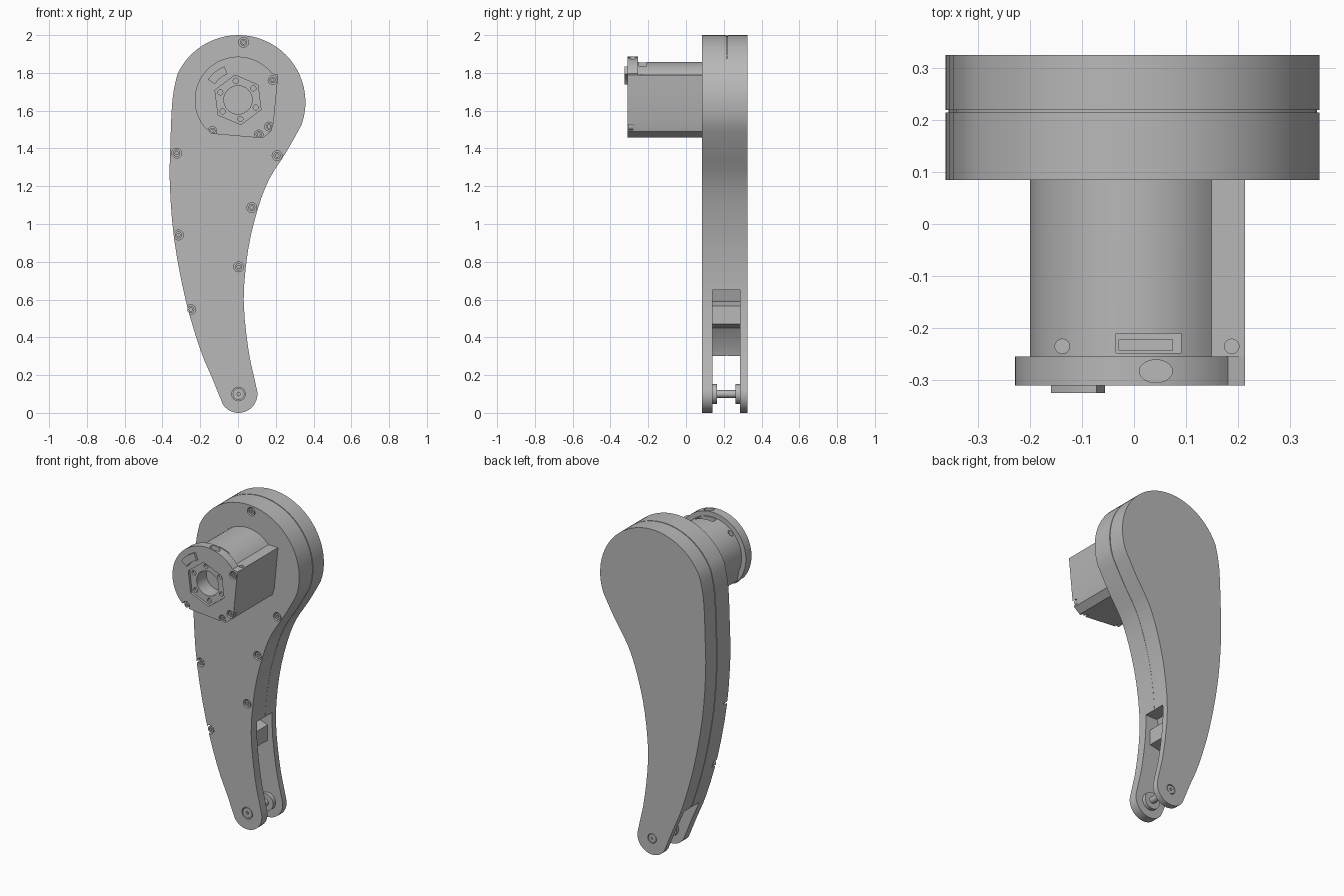
import bpy, bmesh, math
from mathutils import Vector

if "Cube" in bpy.data.objects:
    bpy.data.objects.remove(bpy.data.objects["Cube"], do_unlink=True)

GREY = bpy.data.materials.new("plain grey")
GREY.use_nodes = True
COLOUR = (0.48, 0.48, 0.48, 1)
GREY.diffuse_color = COLOUR
GREY.node_tree.nodes["Principled BSDF"].inputs["Base Color"].default_value = COLOUR


def arc(cx, cz, r, start, end, n):
    """Points along an arc, angles in degrees."""
    steps = [math.radians(start + (end - start) * i / n) for i in range(n + 1)]
    return [(cx + r * math.cos(a), cz + r * math.sin(a)) for a in steps]


def circle(cx, cz, r, n=24, turn=0):
    return arc(cx, cz, r, turn, turn + 360, n)[:-1]


def smooth_run(pts, n=3):
    """Catmull-Rom curve through the inner points of a run."""
    out = []
    for a, b, c, d in zip(pts, pts[1:], pts[2:], pts[3:]):
        a, b, c, d = map(Vector, (a, b, c, d))
        for i in range(n):
            t = i / n
            p = 0.5 * (2 * b + (c - a) * t + (2 * a - 5 * b + 4 * c - d) * t * t
                       + (3 * b - a - 3 * c + d) * t ** 3)
            out.append((p.x, p.y))
    return out


def prism(name, pts, lo, hi, axis="Y"):
    """Closed outline extruded along y (outline in x, z) or z (outline in x, y)."""
    bm = bmesh.new()
    place = (lambda u, v, w: (u, w, v)) if axis == "Y" else (lambda u, v, w: (u, v, w))
    ends = [[bm.verts.new(place(u, v, w)) for u, v in pts] for w in (lo, hi)]
    for ring in ends:
        bm.faces.new(ring)
    for i in range(len(pts)):
        j = (i + 1) % len(pts)
        bm.faces.new((ends[0][i], ends[0][j], ends[1][j], ends[1][i]))
    bmesh.ops.recalc_face_normals(bm, faces=bm.faces)
    mesh = bpy.data.meshes.new(name)
    bm.to_mesh(mesh)
    bm.free()
    mesh.materials.append(GREY)
    obj = bpy.data.objects.new(name, mesh)
    bpy.context.collection.objects.link(obj)
    return obj


def cut(obj, *shape):
    """Subtract a prism from an object and discard the cutter."""
    cutter = prism("cutter", *shape)
    cutter.hide_render = True
    mod = obj.modifiers.new("cut", "BOOLEAN")
    mod.operation, mod.solver, mod.object = "DIFFERENCE", "EXACT", cutter
    bpy.context.view_layer.objects.active = obj
    bpy.ops.object.modifier_apply(modifier=mod.name)
    bpy.data.objects.remove(cutter, do_unlink=True)


def sunk_screw(host, name, x, z, face, r):
    """Counterbored socket screw on a front face."""
    cut(host, circle(x, z, r), face - 0.05, face + 0.03)
    head = prism(name, circle(x, z, r * 0.72), face + 0.006, face + 0.035)
    cut(head, circle(x, z, r * 0.36, 6), face - 0.05, face + 0.022)


# Teardrop outline of the leg
top = arc(0.002, 1.645, 0.355, 155, -20, 32)
tip = arc(0.003, 0.1, 0.1, 8, -145, 16)
right_side = [(0.255, 1.38), (0.165, 1.237), (0.105, 1.08), (0.054, 0.866),
              (0.03, 0.6), (0.055, 0.336), (0.088, 0.177)]
left_side = [(-0.135, 0.18), (-0.2, 0.336), (-0.278, 0.6), (-0.338, 0.92),
             (-0.361, 1.21), (-0.358, 1.42), (-0.347, 1.66)]
outline = (top[:-1] + smooth_run([top[-2], top[-1]] + right_side + tip[:2])
           + tip[:-1] + smooth_run([tip[-2], tip[-1]] + left_side + top[:2]))
seam = [(x * 0.985, 1 + (z - 1) * 0.995) for x, z in outline]

# Two shell halves with a recessed seam between them
front_shell = prism("front_shell", outline, 0.085, 0.214)
back_shell = prism("back_shell", outline, 0.219, 0.325)
seam_core = prism("seam_core", seam, 0.205, 0.228)

# Fork pocket at the lower end, open on both edges
pocket = [(0.2, 0.65), (-0.05, 0.65), (-0.07, 0.59), (0.0, 0.565), (0.0, 0.47),
          (-0.1, 0.45), (-0.16, 0.37), (-0.185, 0.30), (-0.4, 0.30),
          (-0.4, -0.1), (0.2, -0.1)]
for part in (front_shell, back_shell, seam_core):
    cut(part, pocket, 0.14, 0.287)

# Cover screws
for x, z in [(0.03, 1.962), (0.207, 1.362), (-0.325, 1.375), (0.073, 1.087),
             (-0.315, 0.942), (0.003, 0.773), (-0.25, 0.547)]:
    sunk_screw(front_shell, "cover_screw", x, z, 0.085, 0.026)

# Pivot pin with bosses and flush end caps
prism("pivot_pin", circle(0.003, 0.1, 0.02), 0.12, 0.3)
prism("front_boss", circle(0.003, 0.1, 0.052, 32), 0.135, 0.163)
prism("back_boss", circle(0.003, 0.1, 0.052, 32), 0.263, 0.29)
cut(front_shell, circle(0.003, 0.1, 0.036), 0.05, 0.1)
pin_cap = prism("front_pin_cap", circle(0.003, 0.1, 0.031), 0.087, 0.11)
cut(pin_cap, circle(0.003, 0.1, 0.009, 6), 0.05, 0.1)
cut(back_shell, circle(0.003, 0.1, 0.03), 0.315, 0.4)
back_cap = prism("back_pin_cap", circle(0.003, 0.1, 0.026), 0.305, 0.323)
cut(back_cap, circle(0.003, 0.1, 0.008, 6), 0.317, 0.4)

# Motor housing: round on the upper left, flat on the lower right
CX, CZ = 0.0, 1.657
flats = [(0.213, 1.79), (0.208, 1.74), (0.188, 1.535), (0.175, 1.49), (0.135, 1.458),
         (0.1, 1.457), (-0.13, 1.477)]
housing = prism("motor_housing", flats + [(-0.17, 1.51)]
                + arc(CX, CZ, 0.2, 205, 42, 28), -0.256, 0.09)
cap = prism("motor_cap", flats + arc(CX, CZ, 0.229, 220, 38, 40), -0.31, -0.255)

# Bearing recess, bore and ring of small holes
cut(cap, circle(CX, CZ, 0.132, 6, 97), -0.4, -0.295)
cut(cap, circle(CX, CZ, 0.075, 32), -0.4, -0.2)
cut(housing, circle(CX, CZ, 0.075, 32), -0.4, -0.2)
for x, z in circle(CX, CZ, 0.102, 6, 97):
    cut(cap, circle(x, z, 0.014, 12), -0.4, -0.28)

# Cap screws and raised arc-shaped pad
for x, z in [(0.183, 1.762), (0.164, 1.516), (0.11, 1.474), (-0.136, 1.493)]:
    sunk_screw(cap, "cap_screw", x, z, -0.31, 0.023)
prism("arc_pad", arc(CX, CZ, 0.192, 112, 146, 8)
      + arc(CX, CZ, 0.148, 146, 112, 8), -0.325, -0.3)

# Connector slot, side holes and cable hole on the upper side
cut(housing, [(-0.035, -0.248), (0.09, -0.248), (0.09, -0.21), (-0.035, -0.21)], 1.8, 2, "Z")
prism("connector", [(-0.03, -0.243), (0.075, -0.243), (0.075, -0.222), (-0.03, -0.222)],
      1.79, 1.835, "Z")
for x in (-0.138, 0.188):
    cut(housing, circle(x, -0.235, 0.014, 16), 1.765, 2, "Z")
cable = [(0.042 + (x * 1.45), y) for x, y in circle(0, -0.283, 0.022)]
cut(cap, cable, 1.82, 2, "Z")

# Smooth curved sides, sharp edges kept
for obj in bpy.context.collection.objects:
    if obj.type == "MESH" and GREY.name in obj.data.materials:
        obj.data.polygons.foreach_set("use_smooth", [True] * len(obj.data.polygons))
        obj.data.set_sharp_from_angle(angle=math.radians(28))
        obj.data.update()
